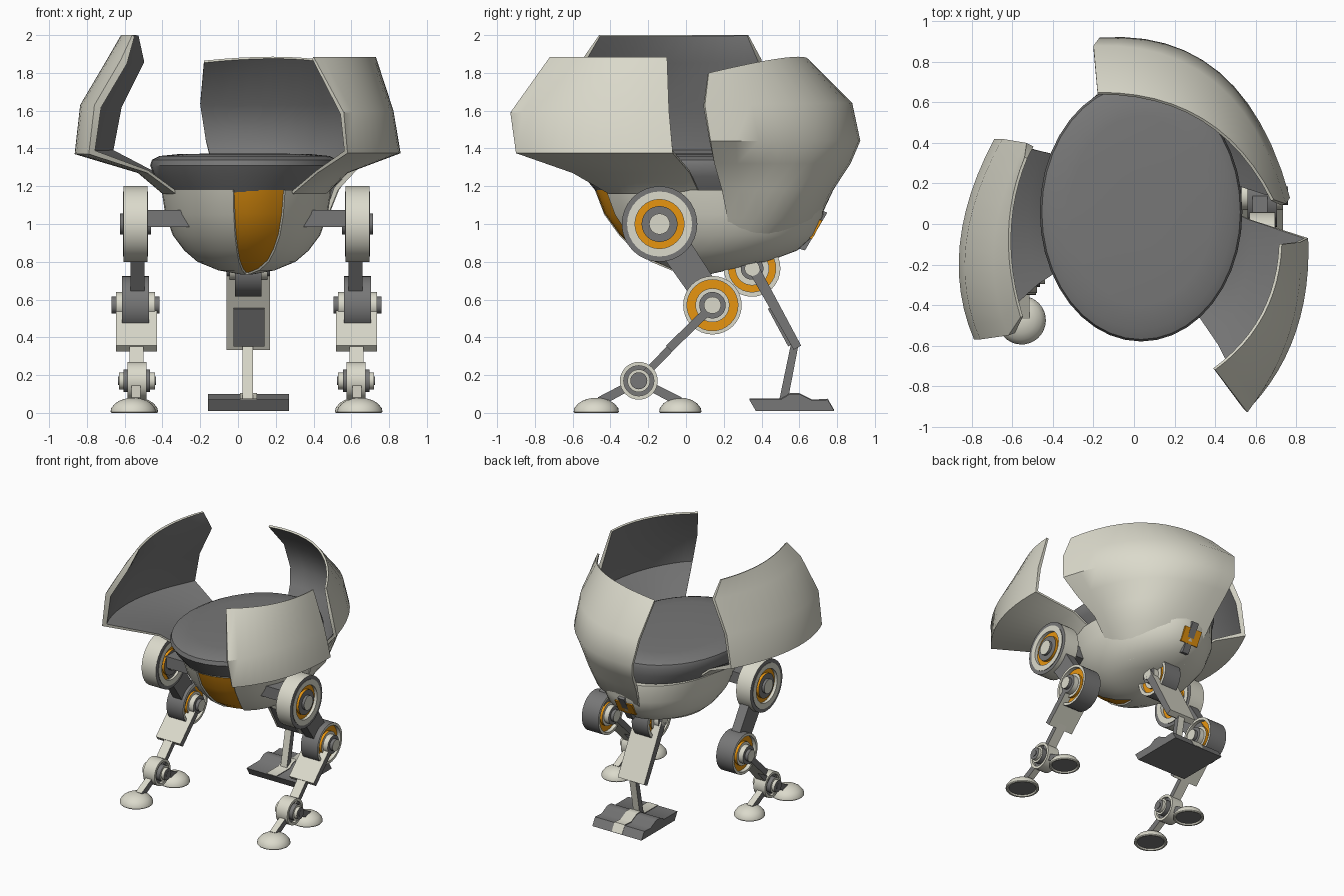
import bpy, bmesh, math
from mathutils import Vector

if "Cube" in bpy.data.objects:
    bpy.data.objects.remove(bpy.data.objects["Cube"])

CX = 0.045  # mirror plane of the body and legs


def material(name, rgb):
    m = bpy.data.materials.new(name)
    m.diffuse_color = (*rgb, 1)
    m.use_nodes = True
    m.node_tree.nodes["Principled BSDF"].inputs["Base Color"].default_value = m.diffuse_color
    return m


MATS = [material("ivory shell", (0.71, 0.70, 0.60)),
        material("dark grey", (0.185, 0.185, 0.185)),
        material("orange", (0.80, 0.30, 0.005))]
L, D, O = 0, 1, 2


def finish(name, bm, fix=True):
    if fix:
        bmesh.ops.recalc_face_normals(bm, faces=bm.faces)
    me = bpy.data.meshes.new(name)
    bm.to_mesh(me)
    bm.free()
    for m in MATS:
        me.materials.append(m)
    ob = bpy.data.objects.new(name, me)
    bpy.context.collection.objects.link(ob)
    return ob


def skin(bm, rings, mats):
    """Bridge closed rings of vertices, one material per band."""
    n = len(rings[0])
    out = []
    for a, b, m in zip(rings, rings[1:], mats):
        for j in range(n):
            f = bm.faces.new((a[j], a[(j + 1) % n], b[(j + 1) % n], b[j]))
            f.material_index = m
            out.append((f, j))
    return out


def loft(name, rows, mat, seg=40, bottom=None, gore=None):
    """Stack of ellipses: rows of (z, cx, cy, rx, ry)."""
    bm = bmesh.new()
    ang = [math.radians(9) + 2 * math.pi * j / seg for j in range(seg)]
    rings = [[bm.verts.new((cx + rx * math.cos(a), cy + ry * math.sin(a), z)) for a in ang]
             for z, cx, cy, rx, ry in rows]
    faces = skin(bm, rings, [mat] * len(rows))
    bm.faces.new(rings[0]).material_index = mat if bottom is None else bottom
    bm.faces.new(rings[-1]).material_index = mat
    if gore:  # recessed coloured stripe running down the front
        bmesh.ops.recalc_face_normals(bm, faces=bm.faces)
        stripe = [f for f, j in faces if gore[0] <= j < gore[1]]
        bmesh.ops.inset_region(bm, faces=stripe, thickness=0.005, depth=-0.01)
        for f in stripe:
            f.material_index = O
    return finish(name, bm)


def prism(name, pts, x0, x1, mat, cap=None):
    """Side-view (y, z) outline extruded along x."""
    bm = bmesh.new()
    rings = [[bm.verts.new((x, y, z)) for y, z in pts] for x in (x0, x1)]
    skin(bm, rings, [mat])
    for r in rings:
        bm.faces.new(r).material_index = mat if cap is None else cap
    return finish(name, bm)


def beam(name, p, q, w0, w1, x0, x1, mat, cap=None):
    p, q = Vector(p), Vector(q)
    d = (q - p).normalized()
    n = Vector((-d.y, d.x))
    pts = [p + n * w0 / 2, q + n * w1 / 2, q - n * w1 / 2, p - n * w0 / 2]
    return prism(name, [tuple(v) for v in pts], x0, x1, mat, cap)


def wheel(name, x0, x1, y, z, rings, side, seg=32):
    """Disc on the x axis; rings of (radius, outward depth, colour) from rim to hub."""
    x0, x1 = min(x0, x1), max(x0, x1)
    half = []
    for k, (r, d, m) in enumerate(rings):
        half.append((d, r, m))
        half.append((d, rings[k + 1][0] if k + 1 < len(rings) else 0.002, m))
    prof = [(x0 - d, r) for d, r, m in reversed(half)] + [(x1 + d, r) for d, r, m in half]
    mm = [m for d, r, m in half][:-1]
    mats = mm[::-1] + [side] + mm
    bm = bmesh.new()
    loops = [[bm.verts.new((x, y + r * math.cos(2 * math.pi * j / seg),
                            z + r * math.sin(2 * math.pi * j / seg))) for j in range(seg)]
             for x, r in prof]
    skin(bm, loops, mats)
    for l in (loops[0], loops[-1]):
        bm.faces.new(l).material_index = half[-1][2]
    return finish(name, bm)


def petal(name, rows, thick, flip=False, n=12):
    """Shell panel: each row is three points of an arc; ivory outside, grey inside."""
    bm = bmesh.new()
    grid, depth = [], {}
    for i, row in enumerate(rows):
        a, b, c = [Vector(p) for p in (row[::-1] if flip else row)]
        ts = [j / n for j in range(n + 1)]
        grid.append([bm.verts.new(a * (2 * t - 1) * (t - 1) + b * 4 * t * (1 - t)
                                  + c * t * (2 * t - 1)) for t in ts])
        for v in grid[-1]:  # thin where the panel meets the bowl and at its top edge
            depth[v] = 0.015 if i < 2 or i == len(rows) - 1 else thick
    for r, s in zip(grid, grid[1:]):
        for j in range(n):
            bm.faces.new((r[j], r[j + 1], s[j + 1], s[j]))
    bm.normal_update()
    outer = list(bm.faces)
    border = [(l.vert, l.link_loop_next.vert) for f in outer for l in f.loops if l.edge.is_boundary]
    inner = {v: bm.verts.new(v.co - v.normal * depth[v]) for v in list(bm.verts)}
    for f in outer:
        bm.faces.new([inner[v] for v in reversed(f.verts)]).material_index = D
    for a, b in border:
        bm.faces.new((b, a, inner[a], inner[b]))
    return finish(name, bm, False)


# Bowl body: z, front y, back y, half width
bowl = [(.733, .03, .12, .03), (.755, -.08, .22, .15), (.80, -.19, .43, .26), (.86, -.28, .59, .33),
        (.94, -.36, .68, .39), (1.05, -.44, .73, .43), (1.18, -.49, .72, .45)]
loft("bowl_body", [(z, CX, (f + b) / 2, w, (b - f) / 2) for z, f, b, w in bowl], L, gore=(28, 32))

# Grey domed cushion filling the bowl
cushion = [(1.15, -.46, .66, .42), (1.19, -.49, .68, .44), (1.25, -.54, .69, .48), (1.31, -.58, .70, .50),
           (1.34, -.57, .69, .49), (1.36, -.52, .65, .45), (1.37, -.4, .53, .35), (1.374, -.1, .23, .12)]
loft("cushion", [(z, .035, (f + b) / 2, w, (b - f) / 2) for z, f, b, w in cushion], D)

# Three open shell petals
petal("left_petal", [
    ((-.33, -.2, 1.16), (-.40, .05, 1.16), (-.33, .33, 1.16)),
    ((-.48, -.30, 1.27), (-.53, .03, 1.27), (-.46, .36, 1.27)),
    ((-.79, -.57, 1.37), (-.86, -.10, 1.37), (-.69, .42, 1.37)),
    ((-.76, -.57, 1.63), (-.83, -.10, 1.63), (-.65, .42, 1.63)),
    ((-.62, -.55, 1.87), (-.69, -.08, 1.87), (-.53, .40, 1.87)),
    ((-.56, -.46, 2.0), (-.62, -.05, 2.0), (-.54, .33, 2.0))], 0.04, flip=True)
petal("front_right_petal", [
    ((.29, -.41, 1.16), (.43, -.25, 1.16), (.47, .07, 1.16)),
    ((.42, -.60, 1.27), (.55, -.28, 1.27), (.58, .02, 1.27)),
    ((.58, -.90, 1.375), (.80, -.53, 1.375), (.86, -.07, 1.375)),
    ((.56, -.93, 1.59), (.77, -.53, 1.60), (.82, -.09, 1.60)),
    ((.40, -.72, 1.885), (.64, -.45, 1.885), (.73, -.10, 1.885))], 0.025)
petal("back_petal", [
    ((-.03, .53, .84), (.25, .42, .84), (.33, .22, .84)),
    ((-.08, .71, 1.03), (.36, .59, 1.03), (.47, .22, 1.03)),
    ((-.11, .78, 1.18), (.40, .64, 1.18), (.53, .19, 1.18)),
    ((-.14, .87, 1.32), (.40, .71, 1.32), (.66, .15, 1.32)),
    ((-.17, .92, 1.44), (.42, .75, 1.44), (.77, .13, 1.44)),
    ((-.20, .88, 1.64), (.40, .70, 1.64), (.75, .10, 1.63)),
    ((-.18, .65, 1.865), (.34, .52, 1.88), (.69, .12, 1.80))], 0.025, flip=True)

# Two front legs
for side, s in (("left", -1), ("right", 1)):
    def X(a, b):
        return CX + s * a, CX + s * b
    prism(side + "_hip_arm", [(-.21, .985), (-.07, .985), (-.07, 1.075), (-.21, 1.075)], *X(.3, .53), D)
    wheel(side + "_hip_wheel", *X(.525, .65), -.14, 1.0,
          [(.20, 0, D), (.172, .004, L), (.13, -.02, O), (.095, 0, D), (.055, .02, L)], L)
    beam(side + "_thigh", (-.12, .97), (.13, .60), .17, .15, *X(.54, .615), D)
    wheel(side + "_knee_wheel", *X(.515, .66), .14, .57,
          [(.155, 0, L), (.135, -.03, O), (.09, -.01, L), (.07, .03, D), (.045, .055, L)], D)
    beam(side + "_shin_plate", (.10, .525), (-.09, .34), .045, .045, *X(.475, .69), L, D)
    beam(side + "_shin_bar", (.08, .51), (-.25, .17), .04, .04, *X(.545, .62), L, D)
    wheel(side + "_ankle_wheel", *X(.53, .63), -.25, .17,
          [(.10, 0, L), (.08, -.02, D), (.06, .02, L), (.045, .045, D), (.022, .05, D)], L)
    for end, fx, fy, r in (("front", .60, -.475, .12), ("back", .58, -.03, .112)):
        beam(side + "_toe_bar_" + end, (-.25, .17), (fy * .95 - .005, .06), .045, .05, *X(.56, .61), L, D)
        loft(side + "_foot_" + end, [(z, CX + s * fx, fy, r * k, r * k) for z, k in
             ((.01, .8), (0, .86), (0, .96), (.006, 1), (.025, .97), (.05, .8), (.068, .55), (.077, .28),
              (.08, .05))], L, 32, bottom=D)

# Rear leg
wheel("rear_hip_wheel", -.015, .125, .35, .765,
      [(.15, 0, L), (.125, -.02, O), (.09, -.01, L), (.06, .03, D), (.04, .045, L)], D)
beam("rear_thigh", (.36, .76), (.59, .345), .06, .045, -.06, .17, L, D)
beam("rear_thigh_inset", (.46, .565), (.565, .365), .06, .055, -.025, .14, D)
beam("rear_shin", (.575, .36), (.515, .06), .04, .045, .025, .08, L, D)
foot = [(.37, .01), (.335, .07), (.50, .07), (.55, .10), (.60, .10), (.67, .065), (.75, .07), (.785, .01)]
prism("rear_foot", foot, -.16, .27, D)
prism("rear_foot_strip", [(y, z + .005) for y, z in foot], .01, .10, L, D)

# Slot on the back of the bowl
prism("rear_slot", [(.722, 1.02), (.667, .92), (.60, .95), (.67, 1.03)], -.03, .12, O)
prism("rear_slot_bar", [(.748, 1.06), (.63, .86), (.56, .88), (.70, 1.08)], .02, .075, D)

# Smooth curved faces but keep hard edges
bpy.ops.object.select_all(action='SELECT')
bpy.context.view_layer.objects.active = bpy.data.objects["bowl_body"]
bpy.ops.object.shade_smooth_by_angle(angle=math.radians(40))
